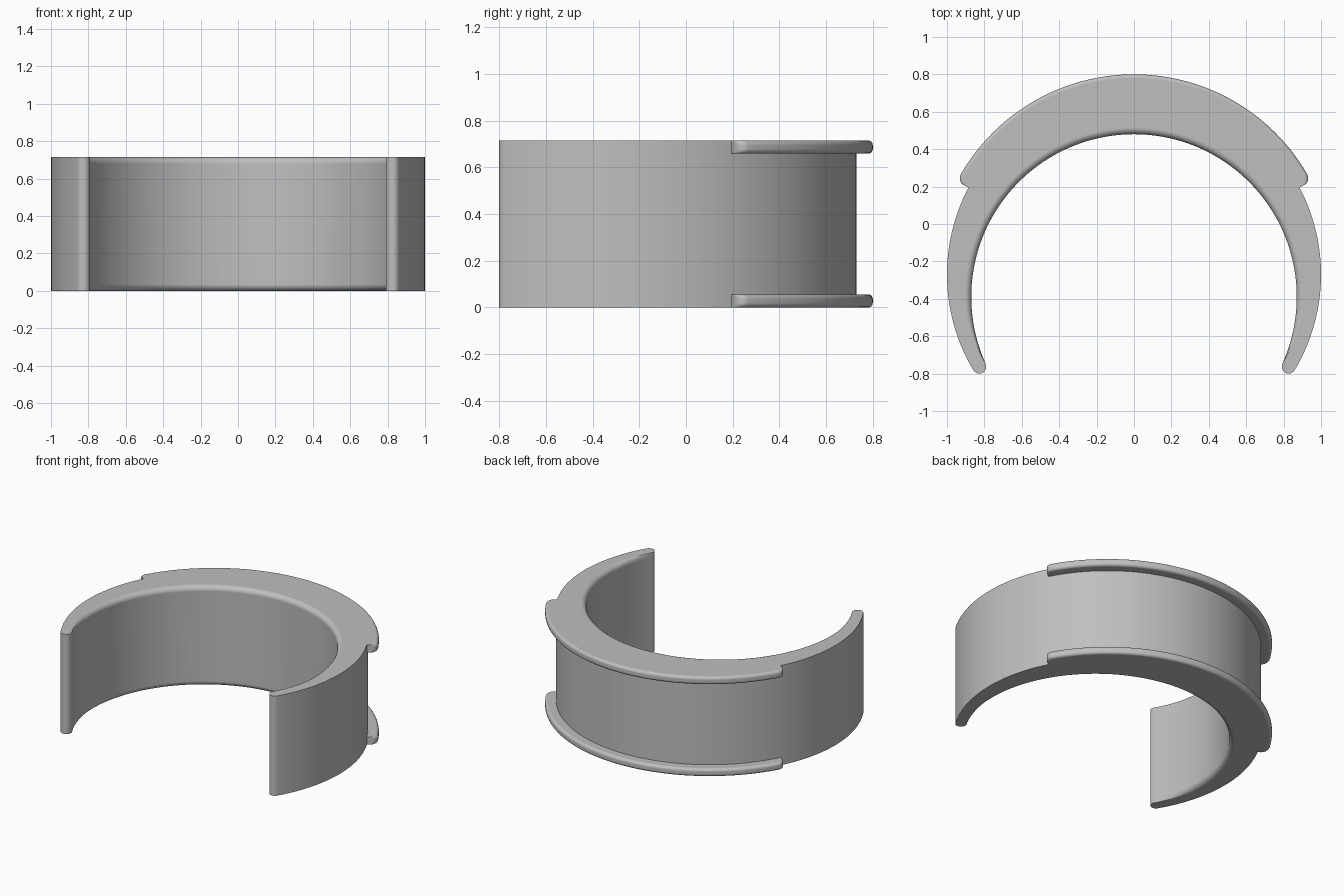
import bpy
import bmesh
from math import sin, cos, pi, radians
from mathutils import Vector

HEIGHT = 0.715
OUTER_Y, OUTER_R = -0.27, 1.0      # outer wall circle
INNER_Y, INNER_R = -0.39, 0.87     # offset inner wall circle
OUTER_END, INNER_END = radians(-30.7), radians(-24.1)
RIM_R, RIM_ROOT, RIM_THICK = 1.07, 0.985, 0.056
RIM_END = radians(27.7)

cube = bpy.data.objects.get("Cube")
if cube:
    bpy.data.objects.remove(cube, do_unlink=True)

grey = bpy.data.materials.new("plain grey")
grey.use_nodes = True
colour = (0.52, 0.52, 0.52, 1)
grey.diffuse_color = colour
grey.node_tree.nodes["Principled BSDF"].inputs["Base Color"].default_value = colour


def polar(cy, r, a):
    return Vector((r * cos(a), cy + r * sin(a)))


def steps(a, b, n):
    return [a + (b - a) * i / n for i in range(n + 1)]


def loft(name, levels, outline):
    """Skin equal-length outlines stacked at (z, inset) levels."""
    bm = bmesh.new()
    rings = [[bm.verts.new((p.x, p.y, z)) for p in outline(inset)] for z, inset in levels]
    n = len(rings[0])
    for low, high in zip(rings, rings[1:]):
        for i in range(n):
            j = (i + 1) % n
            bm.faces.new((low[i], low[j], high[j], high[i]))
    bm.faces.new(rings[0][::-1])
    bm.faces.new(rings[-1])
    bmesh.ops.remove_doubles(bm, verts=bm.verts, dist=0.00001)
    bmesh.ops.recalc_face_normals(bm, faces=bm.faces)
    mesh = bpy.data.meshes.new(name)
    bm.to_mesh(mesh)
    bm.free()
    mesh.materials.append(grey)
    obj = bpy.data.objects.new(name, mesh)
    bpy.context.collection.objects.link(obj)
    bpy.ops.object.select_all(action="DESELECT")
    obj.select_set(True)
    bpy.context.view_layer.objects.active = obj
    bpy.ops.object.shade_smooth_by_angle(angle=radians(35))
    normals = obj.modifiers.new("clean_normals", "WEIGHTED_NORMAL")
    normals.keep_sharp = True
    return obj


def rounded_levels(z0, z1, r, n=6):
    """Heights and insets of a quarter-round at both edges."""
    low = [(z0 + r * (1 - cos(a)), r * (1 - sin(a))) for a in steps(0, pi / 2, n)]
    return low + [(z0 + z1 - z, inset) for z, inset in reversed(low)]


def shell_outline(inset):
    """Open band with round tips; the inset widens the inner wall."""
    outer = [polar(OUTER_Y, OUTER_R, a) for a in steps(OUTER_END, pi - OUTER_END, 120)]
    inner = []
    for t in steps(0, 1, 120):
        a = pi - INNER_END + (2 * INNER_END - pi) * t
        fade = min(1, 12 * t, 12 * (1 - t))
        inner.append(polar(INNER_Y, INNER_R + inset * fade, a))

    def tip(start, end):
        mid, arm = (start + end) / 2, (start - end) / 2
        side = Vector((-arm.y, arm.x))
        return [mid + arm * cos(a) + side * sin(a) for a in steps(0, pi, 10)[1:-1]]

    return outer + tip(outer[-1], inner[0]) + inner + tip(inner[-1], outer[0])


def rim_outline(inset):
    """Raised arc with rounded outer corners; the inset trims its outer edge."""
    c = 0.045
    half = [(RIM_ROOT, RIM_END)]
    half += [(RIM_R - c + c * sin(b), RIM_END + c * (1 - cos(b)) / RIM_R)
             for b in steps(0, pi / 2, 8)]
    half += [(RIM_R, a) for a in steps(half[-1][1], pi / 2, 50)[1:]]
    full = half + [(r, pi - a) for r, a in half[-2::-1]]
    full += [(RIM_ROOT, a) for a in steps(pi - RIM_END, RIM_END, 80)[1:-1]]
    depth = RIM_R - RIM_ROOT
    return [polar(OUTER_Y, r - inset * (r - RIM_ROOT) / depth, a) for r, a in full]


# Curved open band
loft("band", rounded_levels(0, HEIGHT, 0.035), shell_outline)

# Raised rims around the back at the bottom and top
for name, z in (("bottom_rim", 0), ("top_rim", HEIGHT - RIM_THICK)):
    loft(name, rounded_levels(z, z + RIM_THICK, 0.02), rim_outline)
